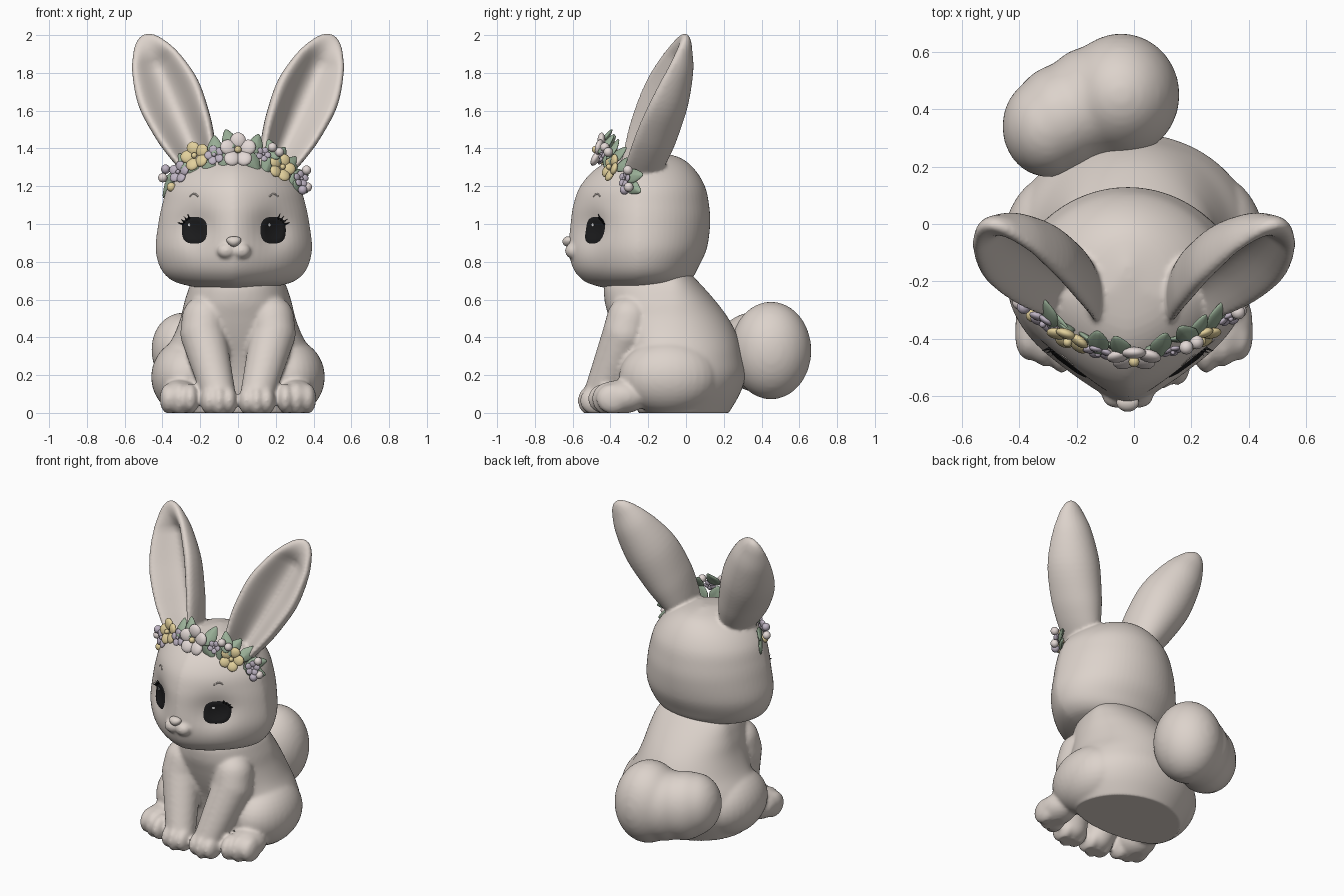
import bpy, bmesh, math
from mathutils import Vector, Matrix
from mathutils.bvhtree import BVHTree

if "Cube" in bpy.data.objects:
    bpy.data.objects.remove(bpy.data.objects["Cube"])


def material(name, rgb):
    m = bpy.data.materials.new(name)
    m.use_nodes = True
    m.diffuse_color = (*rgb, 1)
    m.node_tree.nodes["Principled BSDF"].inputs["Base Color"].default_value = (*rgb, 1)
    return m


FUR = material("warm cream fur", (0.72, 0.65, 0.60))
BLACK = material("eye black", (0.012, 0.012, 0.013))
WHITE = material("glint white", (0.9, 0.9, 0.9))
GREEN = material("sage green", (0.32, 0.43, 0.31))
YELLOW = material("soft yellow", (0.76, 0.63, 0.33))
LILAC = material("dusty lilac", (0.51, 0.45, 0.54))
PALE = material("pale blossom", (0.77, 0.69, 0.67))


def finish(name, bm, *mats):
    mesh = bpy.data.meshes.new(name)
    bm.to_mesh(mesh)
    bm.free()
    for m in mats:
        mesh.materials.append(m)
    mesh.shade_smooth()
    ob = bpy.data.objects.new(name, mesh)
    bpy.context.collection.objects.link(ob)
    return ob


def ball(bm, at, radii, rot=None, seg=20):
    mat = Matrix.Translation(at) @ (rot or Matrix()) @ Matrix.Diagonal((*radii, 1))
    return bmesh.ops.create_uvsphere(bm, u_segments=seg, v_segments=seg // 2 + 2,
                                     radius=1, matrix=mat)["verts"]


def limb(bm, a, b, ra, rb, steps=24):
    for i in range(steps + 1):
        t = i / steps
        r = ra + (rb - ra) * t
        ball(bm, Vector(a).lerp(Vector(b), t), (r, r, r))


def skin(bm, rings):
    loops = [[bm.verts.new(p) for p in ring] for ring in rings]
    faces = [bm.faces.new(loops[0]), bm.faces.new(loops[-1])]
    for lo, hi in zip(loops, loops[1:]):
        for i in range(len(lo)):
            j = (i + 1) % len(lo)
            faces.append(bm.faces.new((lo[i], lo[j], hi[j], hi[i])))
    bmesh.ops.recalc_face_normals(bm, faces=faces)


def resample(rows, n):
    """Smooth spline through profile rows."""
    out = []
    for i in range(len(rows) - 1):
        p0, p1, p2, p3 = (rows[min(max(k, 0), len(rows) - 1)] for k in range(i - 1, i + 3))
        for s in range(n):
            t = s / n
            out.append([b + t / 2 * (c - a + t * (2 * a - 5 * b + 4 * c - d
                        + t * (3 * (b - c) + d - a))) for a, b, c, d in zip(p0, p1, p2, p3)])
    return out + [list(rows[-1])]


def profile_solid(bm, rows, y_mid, front_power, seg=72):
    """Rows are height, half width, front y, back y, for rounded horizontal slices."""
    rings = []
    for z, w, yf, yb in resample(rows, 5):
        ring = []
        mid = min(max(y_mid, yf + 0.02), yb - 0.02)
        for i in range(seg):
            a = math.tau * i / seg
            c, s = math.cos(a), math.sin(a)
            e = 2 / front_power if s < 0 else 1
            x = math.copysign(abs(c) ** e, c) * w
            y = mid + abs(s) ** e * ((yf - mid) if s < 0 else (yb - mid))
            ring.append((x, y, z))
        rings.append(ring)
    skin(bm, rings)


def fuse(name, bm, voxel, smooth):
    """Union overlapping volumes into one soft skin."""
    ob = finish(name, bm, FUR)
    mod = ob.modifiers.new("Fuse", "REMESH")
    mod.mode, mod.voxel_size, mod.use_smooth_shade = "VOXEL", voxel, True
    mod = ob.modifiers.new("Soften", "SMOOTH")
    mod.factor, mod.iterations = 0.5, smooth
    mesh = bpy.data.meshes.new_from_object(ob.evaluated_get(bpy.context.evaluated_depsgraph_get()))
    ob.modifiers.clear()
    ob.data = mesh
    for v in mesh.vertices:
        v.co.z = max(v.co.z, 0)
    if not mesh.materials:
        mesh.materials.append(FUR)
    mesh.shade_smooth()
    return ob


# Body: torso, haunches, hind feet, front legs and toes
bm = bmesh.new()
profile_solid(bm, [(-.01, .34, -.25, .22), (.1, .41, -.28, .285), (.2, .432, -.3, .315),
                   (.3, .405, -.33, .3), (.4, .345, -.37, .275), (.5, .305, -.405, .225),
                   (.6, .28, -.432, .15), (.7, .24, -.42, .06), (.78, .15, -.3, -.02)], -.08, 2.2)
for s in (-1, 1):
    ball(bm, (s * .275, -.09, .19), (.185, .265, .2), seg=32)
    ball(bm, (s * .31, -.345, .085), (.105, .145, .09))
    limb(bm, (s * .178, -.3, .5), (s * .185, -.32, .42), .12, .122)
    limb(bm, (s * .185, -.32, .42), (s * .1, -.455, .09), .122, .09)
    for k in (-1, 0, 1):
        ball(bm, (s * (.31 + k * .058), -.41 + k * .022, .075), (.047, .088, .09 - abs(k) * .01))
        ball(bm, (s * .1 + k * .052, -.49 + abs(k) * .012, .065), (.046, .085, .085 - abs(k) * .01))
fuse("body", bm, .011, 9)

# Tail: overlapping puffs
bm = bmesh.new()
ball(bm, (-.045, .45, .33), (.205, .215, .26), seg=32)
ball(bm, (-.15, .42, .32), (.18, .2, .22), seg=32)
ball(bm, (-.25, .37, .325), (.178, .19, .215), seg=32)
ball(bm, (-.3, .34, .335), (.16, .178, .195), seg=32)
fuse("tail", bm, .015, 16)

# Head with ears and muzzle, the face sits a touch to one side
FACE = -.022
bm = bmesh.new()
profile_solid(bm, [(.655, .14, -.4, -.12), (.68, .27, -.5, -.02), (.71, .34, -.555, .03),
                   (.77, .39, -.6, .065), (.87, .414, -.622, .11), (1, .4, -.612, .128),
                   (1.1, .38, -.597, .122), (1.2, .347, -.56, .1), (1.29, .272, -.48, .045),
                   (1.35, .165, -.37, -.03), (1.38, .02, -.2, -.14)], -.25, 1.5)
for v in bm.verts:  # eye sockets
    d = ((abs(v.co.x) - .205) / .1) ** 2 + ((v.co.z - .97) / .11) ** 2
    if v.co.y < -.25:
        v.co.y += .052 * math.exp(-d)
    v.co.x += FACE
for s in (-1, 1):
    ball(bm, (FACE + s * .04, -.597, .858), (.05, .044, .042))
    base, tip = Vector((s * .19, -.315, 1.28)), Vector((s * .5, .0, 2.002))
    axis = (tip - base).normalized()
    side = Vector((s * .96, .2, 0))
    side = (side - axis * side.dot(axis)).normalized()
    back = axis.cross(side)
    back *= math.copysign(1, back.y)
    rings = []
    for t, w, d in resample([(0, .085, .17), (.17, .13, .195), (.33, .158, .205), (.56, .172, .19),
                             (.78, .136, .135), (.92, .085, .07), (.98, .045, .035),
                             (1, .015, .012)], 5):
        ring = []
        middle = base.lerp(tip, t) - back * (.03 * math.sin(math.pi * t))
        groove = min(1, 5 * (1 - t))
        for i in range(48):
            a = math.tau * i / 48
            h = abs(math.sin(a))
            v = h if math.sin(a) > 0 else groove * h ** 4 - .5 * h
            ring.append(middle + side * (w * math.cos(a)) + back * (d * v))
        rings.append(ring)
    skin(bm, rings)
head = fuse("head_and_ears", bm, .01, 4)
tree = BVHTree.FromObject(head, bpy.context.evaluated_depsgraph_get())


def on_face(x, z, lift):
    hit, normal, _, _ = tree.ray_cast(Vector((x + FACE, -2, z)), Vector((0, 1, 0)))
    return hit + normal * lift


def face_plate(name, x, z, w, h, power, lift, mat):
    bm = bmesh.new()
    seg, rings, e = 32, 6, 2 / power
    prev = None
    for r in range(1, rings + 1):
        f = r / rings
        ring = []
        for i in range(seg):
            c, s = math.cos(math.tau * i / seg), math.sin(math.tau * i / seg)
            ring.append(bm.verts.new(on_face(x + math.copysign(abs(c) ** e, c) * w * f,
                        z + math.copysign(abs(s) ** e, s) * h * f, lift if r < rings else .0005)))
        if prev:
            for i in range(seg):
                j = (i + 1) % seg
                bm.faces.new((prev[i], prev[j], ring[j], ring[i]))
        else:
            bm.faces.new(ring)
        prev = ring
    bmesh.ops.recalc_face_normals(bm, faces=bm.faces)
    if sum(f.normal.y for f in bm.faces) > 0:
        bmesh.ops.reverse_faces(bm, faces=bm.faces)
    finish(name, bm, mat)


# Eyes, lashes, brows and nose
for s, tag in ((1, "left"), (-1, "right")):
    face_plate(tag + "_eye", s * .208, .967, .067, .071, 2.7, .007, BLACK)
    face_plate(tag + "_eye_glint", s * .208 - .025, .995, .008, .009, 2, .0085, WHITE)
    bm = bmesh.new()
    for k in range(4):
        a = math.radians(15 + 18 * k)
        root = on_face(s * (.27 - .012 * k), 1.0 + .01 * k, .003)
        way = Vector((s * math.cos(a), -.35, math.sin(a))).normalized()
        bmesh.ops.create_cone(bm, segments=8, radius1=.006, radius2=.0005, depth=.034,
                              cap_ends=True, matrix=Matrix.Translation(root + way * .013)
                              @ way.to_track_quat("Z", "Y").to_matrix().to_4x4())
    finish(tag + "_eyelashes", bm, BLACK)
    bm = bmesh.new()
    for k in range(9):
        x = .19 + .005 * k
        ball(bm, on_face(s * x, 1.148 + .012 * math.sin(math.pi * k / 8), -.003),
             (.008, .005, .005), seg=8)
    finish(tag + "_brow", bm, FUR)
bm = bmesh.new()
for v in ball(bm, (FACE, -.622, .907), (.045, .032, .028)):
    v.co.x = FACE + (v.co.x - FACE) * (1 + (v.co.z - .925) * 9)
finish("nose", bm, FUR)


# Flower crown
def crown_frame(x, z, push=0):
    out = Vector((1.7 * x, -.8, .25)).normalized()
    at = Vector((x, -.45 + 1.3 * x * x, z)) + out * push
    return at, out.to_track_quat("Z", "Y").to_matrix().to_4x4()


def flower(name, x, z, r, petal, centre, turn=0):
    bm = bmesh.new()
    at, rot = crown_frame(x, z, .015)
    for k in range(5):
        spin = rot @ Matrix.Rotation(turn + math.tau * k / 5 + math.pi / 2, 4, "Z")
        tilt = spin @ Matrix.Rotation(-.25, 4, "Y")
        ball(bm, at + spin @ Vector((r * .57, 0, 0)), (r * .47, r * .45, r * .22), tilt, 14)
    n = len(bm.faces)
    ball(bm, at + rot @ Vector((0, 0, r * .17)), (r * .2,) * 3, seg=12)
    for i, f in enumerate(bm.faces):
        f.material_index = int(i >= n)
    finish(name, bm, petal, centre)


def leaf(name, x, z, angle, length):
    bm = bmesh.new()
    at, rot = crown_frame(x, z, -.015)
    rot = rot @ Matrix.Rotation(math.radians(angle), 4, "Z")
    for v in ball(bm, (0, 0, 0), (length, length * .62, length * .2), seg=16):
        v.co.y *= 1 - .5 * max(v.co.x / length, 0)
        v.co.z -= .35 * v.co.x + .2 * abs(v.co.y)
    bmesh.ops.transform(bm, matrix=Matrix.Translation(at) @ rot, verts=bm.verts)
    finish(name, bm, GREEN)


for i, (x, z, r, p, c) in enumerate([
        (0, 1.385, .095, PALE, YELLOW), (-.22, 1.355, .08, YELLOW, YELLOW),
        (.225, 1.295, .075, YELLOW, YELLOW), (-.305, 1.27, .06, LILAC, LILAC),
        (-.12, 1.36, .053, LILAC, LILAC), (.13, 1.365, .04, LILAC, LILAC),
        (.325, 1.235, .045, LILAC, LILAC)]):
    flower(f"flower_{i + 1}", x, z, r, p, c, i * .4 if i else 0)

for i, (x, z, angle) in enumerate([
        (-.05, 1.455, 110), (.1, 1.43, 70), (-.31, 1.335, 130), (-.38, 1.195, 230),
        (-.365, 1.245, 180), (-.165, 1.3, 250), (.085, 1.33, 300), (.235, 1.37, 50),
        (.3, 1.325, 40), (.345, 1.26, 10), (.315, 1.21, 290), (-.25, 1.29, 260),
        (-.13, 1.42, 100), (.165, 1.325, 250), (-.07, 1.335, 250), (.19, 1.4, 100),
        (-.27, 1.31, 200), (.34, 1.2, 340)]):
    leaf(f"leaf_{i + 1}", x, z, angle, .064)

for i, (x, z, m) in enumerate([
        (-.34, 1.19, YELLOW), (-.37, 1.285, LILAC), (-.385, 1.24, PALE), (.175, 1.4, PALE),
        (.21, 1.375, PALE), (.35, 1.28, PALE), (.355, 1.19, PALE), (.33, 1.175, LILAC)]):
    bm = bmesh.new()
    ball(bm, crown_frame(x, z, .022)[0], (.025,) * 3, seg=14)
    finish(f"berry_{i + 1}", bm, m)
